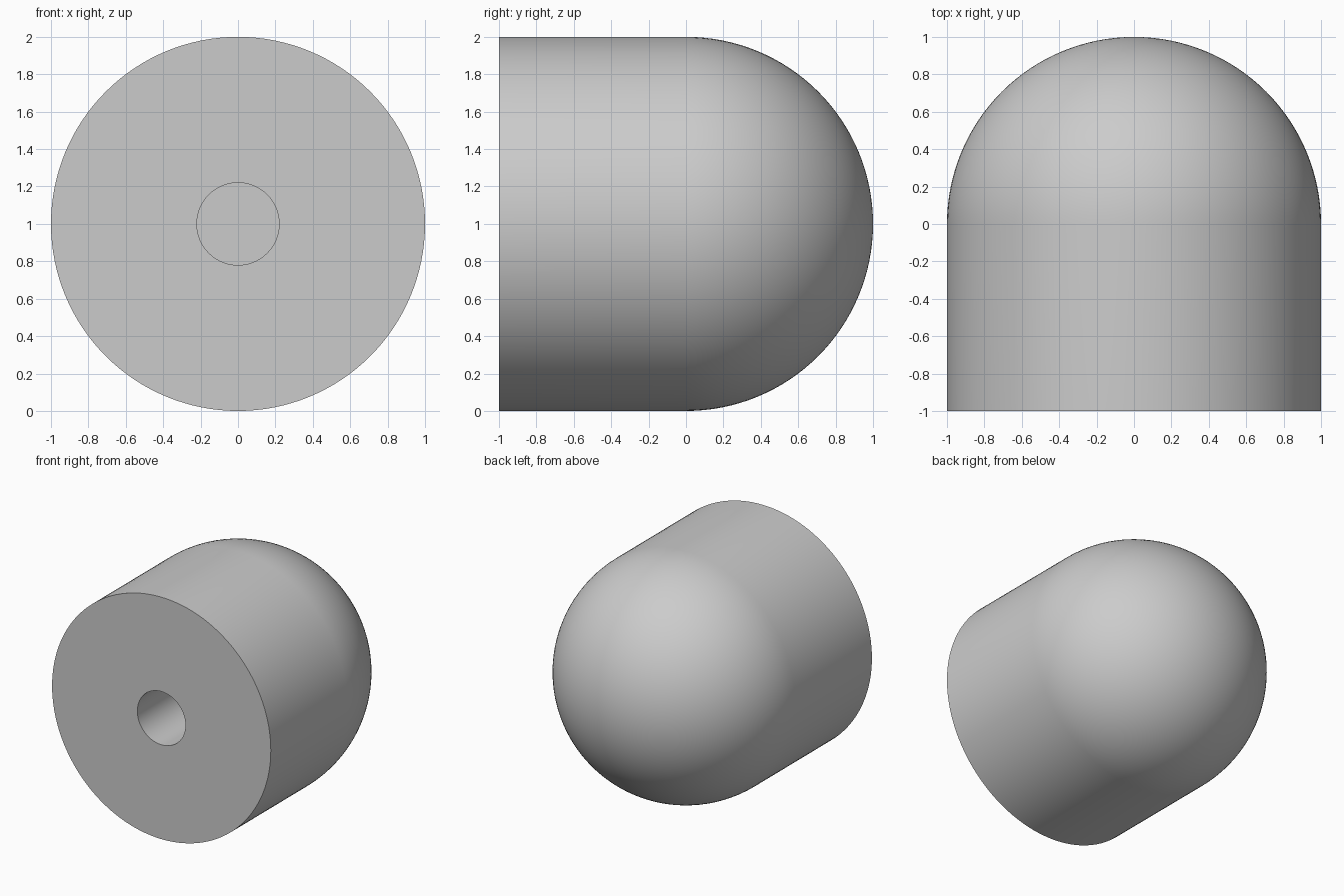
import bpy
import bmesh
import math
from mathutils import Vector

if "Cube" in bpy.data.objects:
    bpy.data.objects.remove(bpy.data.objects["Cube"])

SEGMENTS = 128
DOME_STEPS = 32
RADIUS = 1.0
HOLE_RADIUS = 0.22
HOLE_END = 0.0   # y of the blind hole's floor

grey = bpy.data.materials.new("light_grey")
grey.diffuse_color = (0.6, 0.6, 0.6, 1.0)
grey.use_nodes = True
grey.node_tree.nodes["Principled BSDF"].inputs["Base Color"].default_value = grey.diffuse_color

# Half profile as (radius, y): hole floor, hole wall, flat face, barrel, dome
profile = [(0, HOLE_END), (HOLE_RADIUS, HOLE_END), (HOLE_RADIUS, -1), (RADIUS, -1)]
for i in range(DOME_STEPS + 1):
    a = math.pi / 2 * i / DOME_STEPS
    profile.append((RADIUS * math.cos(a), RADIUS * math.sin(a)))

# Revolve the profile around the lengthwise axis
bm = bmesh.new()
verts = [bm.verts.new((r, y, 0)) for r, y in profile]
edges = [bm.edges.new(pair) for pair in zip(verts, verts[1:])]
bmesh.ops.spin(bm, geom=verts + edges, cent=(0, 0, 0), axis=Vector((0, 1, 0)),
               angle=2 * math.pi, steps=SEGMENTS, use_merge=False)
bmesh.ops.remove_doubles(bm, verts=bm.verts[:], dist=0.0001)
bmesh.ops.recalc_face_normals(bm, faces=bm.faces[:])
bmesh.ops.translate(bm, verts=bm.verts[:], vec=(0, 0, 1))

mesh = bpy.data.meshes.new("domed_knob")
bm.to_mesh(mesh)
bm.free()
mesh.materials.append(grey)

knob = bpy.data.objects.new("domed_knob", mesh)
bpy.context.collection.objects.link(knob)

# Smooth barrel and dome, crisp rims
bpy.context.view_layer.objects.active = knob
knob.select_set(True)
bpy.ops.object.shade_smooth_by_angle(angle=math.radians(30))
